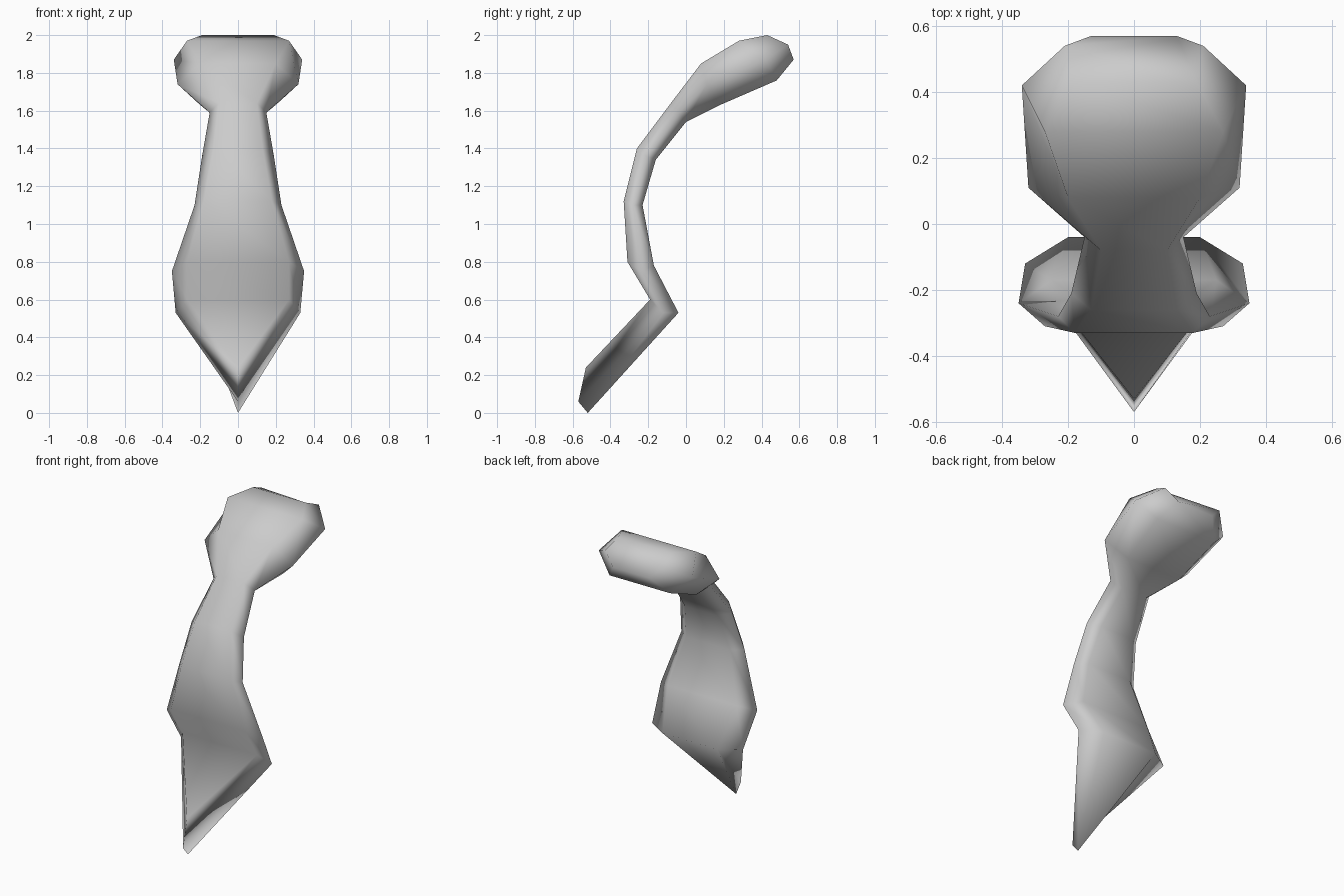
import bpy
import bmesh

cube = bpy.data.objects.get("Cube")
if cube:
    bpy.data.objects.remove(cube, do_unlink=True)

grey = bpy.data.materials.new("plain grey")
grey.use_nodes = True
colour = (0.6, 0.6, 0.6, 1)
grey.diffuse_color = colour
grey.node_tree.nodes["Principled BSDF"].inputs["Base Color"].default_value = colour

# Cross-sections from lower tip to head: (half width, y, z) of front, side and back edges
sections = [
    ((0, -.53, .24), (0, -.57, .06), (0, -.52, 0)),
    ((.27, -.19, .6), (.33, -.12, .53), (.2, -.04, .53)),
    ((.27, -.31, .8), (.35, -.24, .75), (.25, -.17, .78)),
    ((.18, -.33, 1.12), (.23, -.28, 1.1), (.16, -.23, 1.1)),
    ((.13, -.26, 1.4), (.19, -.21, 1.36), (.12, -.16, 1.34)),
    ((.1, -.08, 1.64), (.15, -.04, 1.59), (.09, 0, 1.54)),
    ((.2, .08, 1.85), (.32, .11, 1.74), (.2, .18, 1.63)),
    ((.27, .28, 1.97), (.34, .42, 1.87), (.22, .48, 1.76)),
    ((.19, .43, 2), (.21, .54, 1.95), (.13, .57, 1.87)),
]

# Loft the mirrored rings into one curved body
bm = bmesh.new()
rings = []
for edges in sections:
    right = [(-x, y, z) for x, y, z in edges]
    left = list(reversed(edges))
    rings.append([bm.verts.new(p) for p in right + left])
for low, high in zip(rings, rings[1:]):
    for i in range(len(low)):
        j = (i + 1) % len(low)
        bm.faces.new((low[i], low[j], high[j], high[i]))
bm.faces.new(rings[-1])

# Close the pointed tip
bmesh.ops.remove_doubles(bm, verts=bm.verts, dist=0.001)
bmesh.ops.holes_fill(bm, edges=bm.edges, sides=0)
bmesh.ops.recalc_face_normals(bm, faces=bm.faces)

mesh = bpy.data.meshes.new("curved_body")
bm.to_mesh(mesh)
bm.free()
mesh.materials.append(grey)
body = bpy.data.objects.new("curved_body", mesh)
bpy.context.collection.objects.link(body)

# Soft shading across the facets
mesh.shade_smooth()
